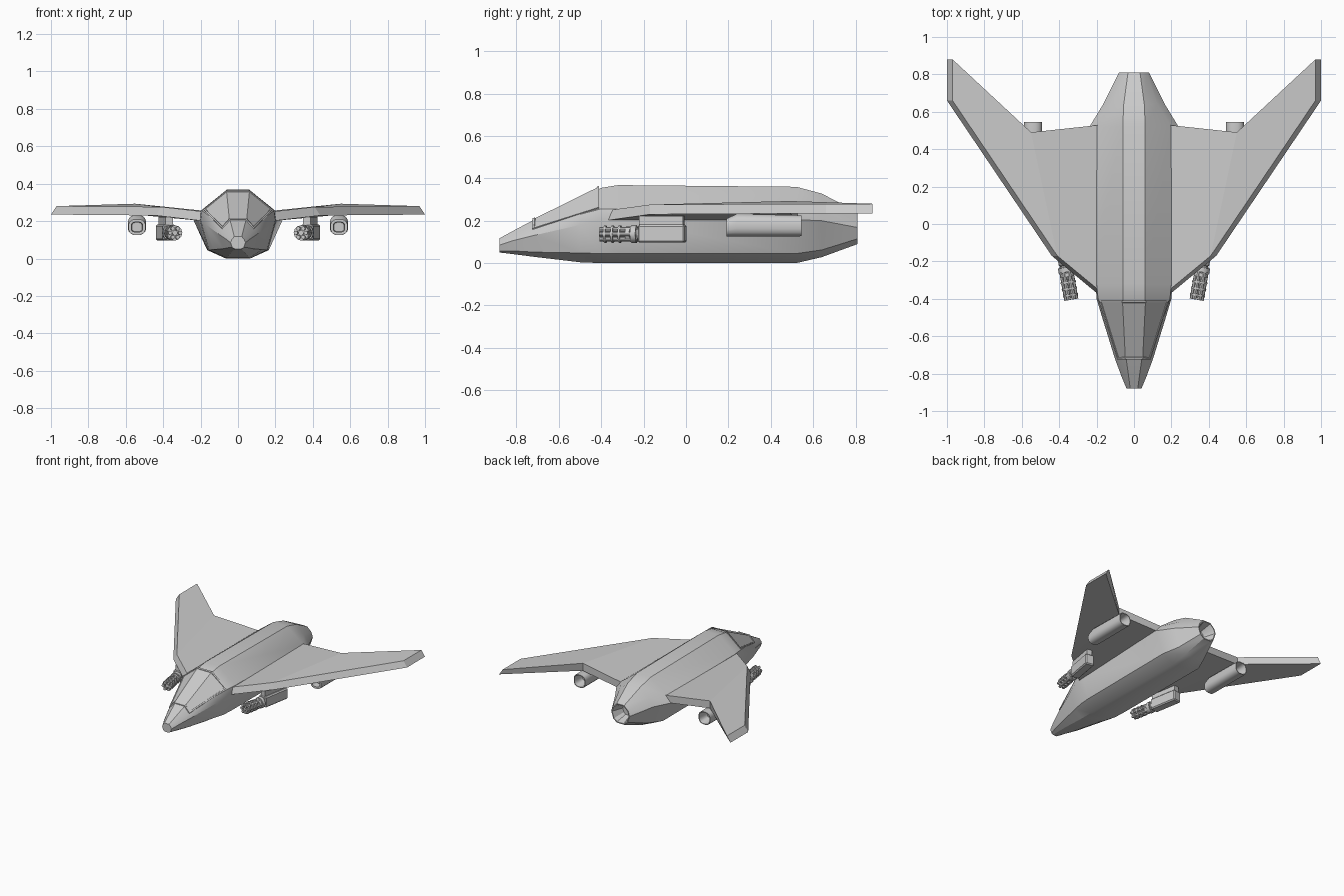
import bpy, bmesh, math
from mathutils import Matrix, Vector

if "Cube" in bpy.data.objects:
    bpy.data.objects.remove(bpy.data.objects["Cube"])


def finish(bm, name, mirror=False, smooth=None):
    bmesh.ops.recalc_face_normals(bm, faces=bm.faces[:])
    me = bpy.data.meshes.new(name)
    bm.to_mesh(me)
    bm.free()
    ob = bpy.data.objects.new(name, me)
    bpy.context.collection.objects.link(ob)
    if mirror:
        ob.modifiers.new("Mirror", 'MIRROR').use_mirror_merge = False
    if smooth:
        bpy.ops.object.select_all(action='DESELECT')
        ob.select_set(True)
        bpy.context.view_layer.objects.active = ob
        bpy.ops.object.shade_smooth_by_angle(angle=math.radians(smooth))
    return ob


def loft(bm, rings):
    """Skin a list of equal-length closed rings; returns the two end caps."""
    rows = [[bm.verts.new(p) for p in r] for r in rings]
    n = len(rows[0])
    for a, b in zip(rows, rows[1:]):
        for i in range(n):
            j = (i + 1) % n
            bm.faces.new((a[i], a[j], b[j], b[i]))
    return bm.faces.new(rows[0]), bm.faces.new(rows[-1])


def recess(bm, face, rim, dy, shrink=1.0):
    """Inset an end cap and sink it along y."""
    bmesh.ops.recalc_face_normals(bm, faces=bm.faces[:])
    bmesh.ops.inset_region(bm, faces=[face], thickness=rim)
    new = bmesh.ops.extrude_discrete_faces(bm, faces=[face])['faces'][0]
    c = new.calc_center_median()
    for v in new.verts:
        v.co = c + (v.co - c) * shrink + Vector((0, dy, 0))


def box(bm, x, y, z):
    m = Matrix.Translation(((x[0] + x[1]) / 2, (y[0] + y[1]) / 2, (z[0] + z[1]) / 2))
    m = m @ Matrix.Diagonal((x[1] - x[0], y[1] - y[0], z[1] - z[0], 1))
    return bmesh.ops.create_cube(bm, size=1, matrix=m)


def rod(bm, r, y0, y1, x=0, z=0, n=12):
    m = Matrix.Translation((x, (y0 + y1) / 2, z)) @ Matrix.Rotation(math.pi / 2, 4, 'X')
    bmesh.ops.create_cone(bm, cap_ends=True, segments=n, radius1=r, radius2=r,
                          depth=abs(y1 - y0), matrix=m)


# Fuselage: half sections (ridge, shoulder, belt, chine, keel) along y
sections = [
    (-0.88, [(.02, .117), (.034, .10), (.04, .085), (.03, .058), (.015, .05)]),
    (-0.82, [(.028, .15), (.055, .122), (.065, .105), (.05, .058), (.025, .043)]),
    (-0.72, [(.042, .203), (.088, .158), (.102, .13), (.08, .052), (.04, .03)]),
    (-0.50, [(.054, .31), (.158, .23), (.17, .18), (.132, .048), (.06, .004)]),
    (-0.40, [(.06, .355), (.192, .256), (.20, .205), (.155, .045), (.065, 0)]),
    (-0.32, [(.06, .368), (.20, .255), (.205, .205), (.16, .045), (.065, 0)]),
    (0.52, [(.06, .36), (.20, .255), (.238, .205), (.165, .045), (.065, 0)]),
    (0.64, [(.055, .328), (.125, .265), (.165, .20), (.12, .062), (.055, .028)]),
    (0.81, [(.032, .24), (.068, .205), (.08, .168), (.062, .115), (.032, .09)]),
]


def ring(y, half):
    return [(x, y, z) for x, z in half] + [(-x, y, z) for x, z in reversed(half)]


bm = bmesh.new()
nose, tail = loft(bm, [ring(y, h) for y, h in sections])
recess(bm, tail, 0.008, -0.09, 0.6)
finish(bm, "fuselage", smooth=28)

# Canopy: three raised panes with a frame around each
bm = bmesh.new()
rows = []
for y, (rx, rz), (sx, sz) in [(-.725, (.042, .205), (.085, .158)),
                              (-.41, (.06, .358), (.182, .258))]:
    rows.append([bm.verts.new(p) for p in
                 ((-sx, y, sz), (-rx, y, rz), (rx, y, rz), (sx, y, sz))])
panes = [bm.faces.new((rows[0][i], rows[0][i + 1], rows[1][i + 1], rows[1][i]))
         for i in range(3)]
for f in panes:
    f.normal_update()
    if f.normal.z < 0:
        f.normal_flip()
top = bmesh.ops.extrude_face_region(bm, geom=panes, use_keep_orig=True)['geom']
for v in [g for g in top if isinstance(g, bmesh.types.BMVert)]:
    v.co += Vector((math.copysign(.004, v.co.x), 0, .006))
bmesh.ops.recalc_face_normals(bm, faces=bm.faces[:])
faces = [g for g in top if isinstance(g, bmesh.types.BMFace)]
bmesh.ops.inset_region(bm, faces=faces, thickness=.012)
bmesh.ops.inset_region(bm, faces=faces, thickness=.002, depth=-.004)
finish(bm, "canopy")

# Wings: upper and lower outlines, root to tip and back
upper = [(.18, -.36, .25), (.41, -.17, .276), (.97, .66, .28),
         (.97, .88, .28), (.55, .49, .293), (.18, .53, .255)]
lower = [(.18, -.385, .2), (.44, -.17, .23), (1, .66, .235),
         (1, .88, .235), (.55, .49, .235), (.18, .53, .2)]
bm = bmesh.new()
u = [bm.verts.new(p) for p in upper]
l = [bm.verts.new(p) for p in lower]
for s in (u, l):
    bm.faces.new((s[0], s[1], s[4], s[5]))
    bm.faces.new((s[1], s[2], s[3], s[4]))
for i in range(6):
    j = (i + 1) % 6
    bm.faces.new((u[i], u[j], l[j], l[i]))
finish(bm, "wing", mirror=True)

# Engine pods: rounded tubes under the wings, open at both ends
def pod_ring(y, zc, hz, hx=.05, n=16):
    pts = []
    for i in range(n):
        a = 2 * math.pi * (i + .5) / n
        c, s = math.cos(a), math.sin(a)
        pts.append((.54 + hx * math.copysign(abs(c) ** .75, c), y,
                    zc + hz * math.copysign(abs(s) ** .75, s)))
    return pts


bm = bmesh.new()
front, back = loft(bm, [pod_ring(.19, .168, .042, .046), pod_ring(.24, .179, .054),
                        pod_ring(.545, .176, .05)])
recess(bm, front, .015, .05, .9)
recess(bm, back, .006, -.08, .7)
finish(bm, "engine_pod", mirror=True, smooth=35)

# Rotary guns: local origin at the muzzle, then toed in and placed under the wing
bm = bmesh.new()
for i in range(6):
    a = i * math.pi / 3
    rod(bm, .011, 0, .18, .027 * math.cos(a), .027 * math.sin(a), 8)
rod(bm, .014, .01, .18)
for y in (.02, .055, .09):
    rod(bm, .041, y, y + .01)
rod(bm, .036, .125, .145)
rod(bm, .042, .15, .175)
rod(bm, .03, .17, .2)
body = box(bm, (-.035, .035), (.185, .41), (-.04, .044))
edges = list({e for v in body['verts'] for e in v.link_edges})
bmesh.ops.bevel(bm, geom=edges, offset=.008, segments=1, affect='EDGES')
box(bm, (-.02, .02), (.19, .40), (.04, .085))
bmesh.ops.transform(bm, verts=bm.verts[:], matrix=Matrix.Translation((.335, -.405, .137))
                    @ Matrix.Rotation(math.radians(-10), 4, 'Z'))
finish(bm, "wing_gun", mirror=True, smooth=35)
